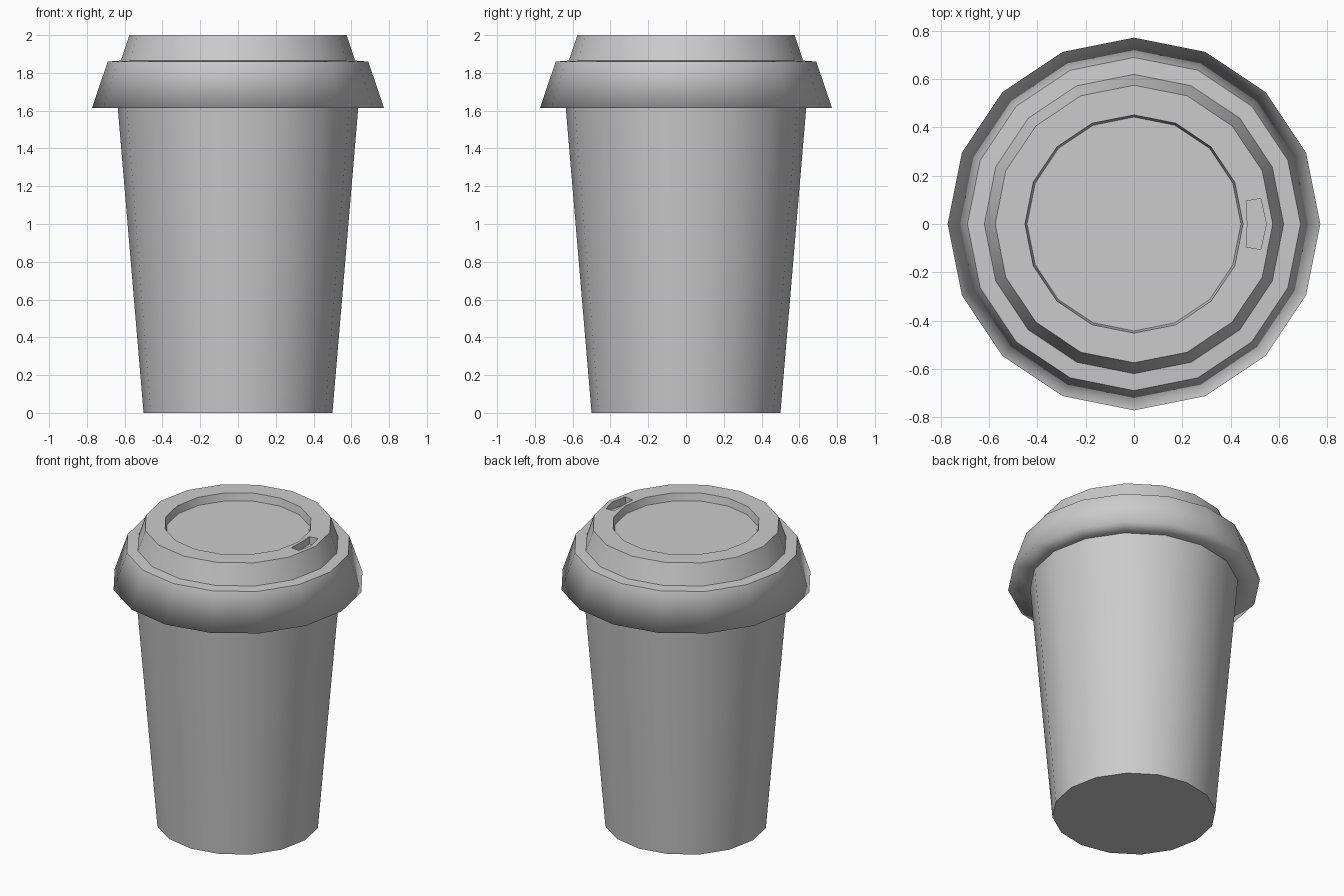
import bpy, bmesh
from math import cos, sin, pi

if "Cube" in bpy.data.objects:
    bpy.data.objects.remove(bpy.data.objects["Cube"])

SIDES = 16


def make_object(name, bm):
    bmesh.ops.recalc_face_normals(bm, faces=bm.faces)
    mesh = bpy.data.meshes.new(name)
    bm.to_mesh(mesh)
    bm.free()
    obj = bpy.data.objects.new(name, mesh)
    bpy.context.collection.objects.link(obj)
    return obj


def lathe(name, profile, soft=()):
    """Closed solid of revolution; ring edges are sharp unless listed in soft."""
    bm = bmesh.new()
    rings = [[bm.verts.new((r * cos(2 * pi * i / SIDES), r * sin(2 * pi * i / SIDES), z))
              for i in range(SIDES)] for r, z in profile]
    for a, b in zip(rings, rings[1:]):
        for i in range(SIDES):
            j = (i + 1) % SIDES
            bm.faces.new((a[i], a[j], b[j], b[i])).smooth = True
    bm.faces.new(rings[0])
    bm.faces.new(rings[-1])
    for k, ring in enumerate(rings):
        for i in range(SIDES):
            edge = bm.edges.get((ring[i], ring[(i + 1) % SIDES]))
            edge.smooth = k in soft
    return make_object(name, bm)


# Tapered cup body
lathe("cup_body", [(0.50, 0), (0.637, 1.62)])

# Lid: flared skirt, ledge, raised rim and sunken top
lid = lathe("lid", [(0.637, 1.615), (0.772, 1.615), (0.69, 1.86), (0.62, 1.865),
                    (0.575, 2.0), (0.452, 2.0), (0.443, 1.95)], soft=(1,))

# Sip opening cut into the raised rim
bm = bmesh.new()
outline = [(0.465, -0.095), (0.525, -0.105), (0.548, 0), (0.525, 0.105), (0.465, 0.095), (0.47, 0)]
face = bm.faces.new([bm.verts.new((x, y, 1.95)) for x, y in outline])
top = bmesh.ops.extrude_face_region(bm, geom=[face])["geom"]
bmesh.ops.translate(bm, vec=(0, 0, 0.2), verts=[v for v in top if isinstance(v, bmesh.types.BMVert)])
cutter = make_object("sip_cutter", bm)
cutter.hide_render = True
cutter.hide_set(True)
cut = lid.modifiers.new("sip_hole", 'BOOLEAN')
cut.operation = 'DIFFERENCE'
cut.solver = 'EXACT'
cut.object = cutter
